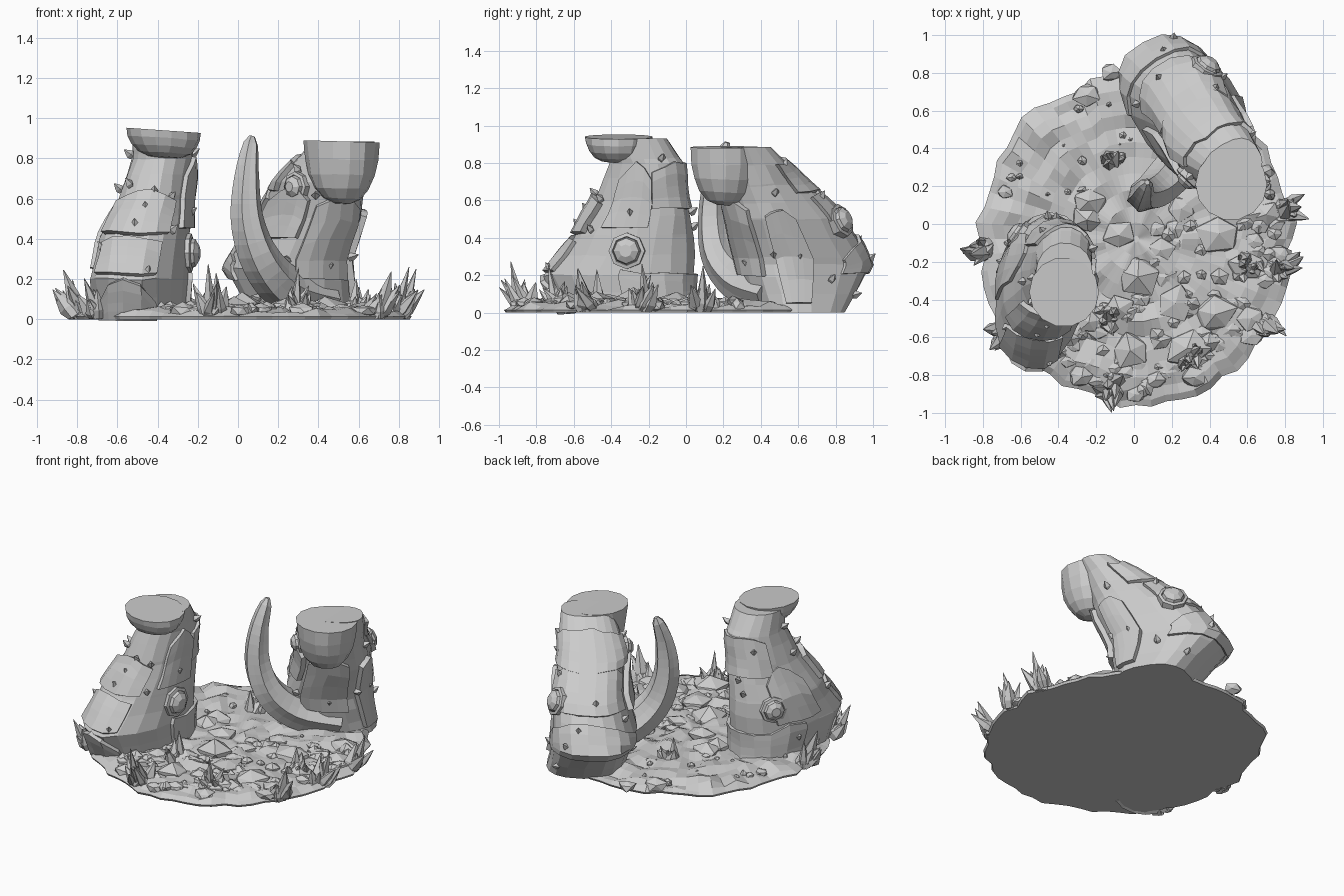
import bpy, bmesh, math, random
from mathutils import Vector, noise

rng = random.Random(4)
old = bpy.data.objects.get("Cube")
if old:
    bpy.data.objects.remove(old)

stone = bpy.data.materials.new("stone grey")
stone.use_nodes = True
stone.diffuse_color = (0.6, 0.6, 0.6, 1)
stone.node_tree.nodes["Principled BSDF"].inputs["Base Color"].default_value = (0.6, 0.6, 0.6, 1)


def finish(bm, name):
    """Ground the mesh, give it the stone colour and link it."""
    for v in bm.verts:
        v.co.z = max(v.co.z, 0)
    bmesh.ops.recalc_face_normals(bm, faces=bm.faces)
    me = bpy.data.meshes.new(name)
    bm.to_mesh(me)
    bm.free()
    me.materials.append(stone)
    ob = bpy.data.objects.new(name, me)
    bpy.context.collection.objects.link(ob)
    return ob


def loft(bm, rings):
    rows = [[bm.verts.new(p) for p in ring] for ring in rings]
    n = len(rows[0])
    for a, b in zip(rows, rows[1:]):
        for i in range(n):
            j = (i + 1) % n
            bm.faces.new((a[i], a[j], b[j], b[i]))
    bm.faces.new(rows[0])
    bm.faces.new(rows[-1])


def wobble(p, size, scale=4):
    return p + noise.noise_vector(p * scale) * size


def squared(x, power):
    return math.copysign(abs(x) ** power, x)


# A leg is a stack of squared ovals: height, centre x, centre y, length radius, width radius
class Leg:
    def __init__(self, direction, power, rows):
        self.d = Vector((*direction, 0)).normalized()
        self.v = Vector((-self.d.y, self.d.x, 0))
        self.power = power
        self.rows = rows

    def at(self, h, deg, off=0.0):
        h = min(max(h, self.rows[0][0]), self.rows[-1][0])
        for lo, hi in zip(self.rows, self.rows[1:]):
            if h <= hi[0]:
                break
        t = (h - lo[0]) / (hi[0] - lo[0])
        _, x, y, ru, rv = [a + (b - a) * t for a, b in zip(lo, hi)]
        a = math.radians(deg)
        return (Vector((x, y, h)) + self.d * (ru + off) * squared(math.cos(a), self.power)
                + self.v * (rv + off) * squared(math.sin(a), self.power))

    def normal(self, h, deg):
        du = self.at(h, deg + 4) - self.at(h, deg - 4)
        dh = self.at(h + 0.04, deg) - self.at(h - 0.04, deg)
        return du.cross(dh).normalized()

    def body(self, name):
        bm = bmesh.new()
        lo, hi = self.rows[0][0], self.rows[-1][0]
        heights = sorted({r[0] for r in self.rows} | {lo + (hi - lo) * i / 9 for i in range(10)})
        rings = []
        for h in heights:
            ring = [self.at(h, i * 20) for i in range(18)]
            if lo < h < hi:
                ring = [wobble(p, 0.015, 6) for p in ring]
            rings.append(ring)
        loft(bm, rings)
        finish(bm, name)

    def plate(self, name, h0, h1, a0, a1, off=0.01, arch=0.0, tilt=0.0):
        """Thick armour patch; arch drops its top corners, tilt slants it."""
        bm = bmesh.new()
        cols = max(4, int(abs(a1 - a0) / 18))
        grid = []
        for j in range(5):
            row = []
            for i in range(cols + 1):
                u, w = i / cols, j / 4
                a = a0 + (a1 - a0) * u
                top = h1 - arch * abs(2 * u - 1) ** 2 + rng.uniform(-.012, .012)
                h = h0 + (top - h0) * w + tilt * math.cos(math.radians(a))
                row.append(bm.verts.new(wobble(self.at(h, a, off), 0.014, 6)))
            grid.append(row)
        for r, s in zip(grid, grid[1:]):
            for i in range(cols):
                bm.faces.new((r[i], r[i + 1], s[i + 1], s[i]))
        ob = finish(bm, name)
        mod = ob.modifiers.new("thickness", "SOLIDIFY")
        mod.thickness, mod.offset = 0.035, 0

    def boss(self, name, h, deg, r=0.09):
        """Faceted round stud set in a collar."""
        bm = bmesh.new()
        c, n = self.at(h, deg), self.normal(h, deg)
        q = n.to_track_quat("Z", "Y")
        rings = []
        for k, z in ((1.15, -.05), (1.15, .015), (.92, .02), (.88, .01), (.8, .035), (.4, .055)):
            rings.append([c + q @ Vector((r * k * math.cos(i * math.pi / 4), r * k * math.sin(i * math.pi / 4), z))
                          for i in range(8)])
        loft(bm, rings)
        finish(bm, name)

    def thorns(self, name, count):
        bm = bmesh.new()
        for _ in range(count):
            h, a = rng.uniform(.08, self.rows[-1][0] - .1), rng.uniform(0, 360)
            spike(bm, self.at(h, a), self.normal(h, a) + Vector((0, 0, .6)), .05, .022, 4)
        finish(bm, name)


def spike(bm, base, direction, length, radius, sides=5):
    q = direction.normalized().to_track_quat("Z", "Y")
    rings = []
    for k, z in ((.8, -.1), (1, .25), (.6, .6), (.05, 1)):
        rings.append([base + q @ Vector((radius * k * math.cos(i * math.tau / sides),
                                         radius * k * math.sin(i * math.tau / sides), z * length))
                      for i in range(sides)])
    loft(bm, rings)


def bowl(name, x, y, top, r, depth, tilt=0.0):
    """Half round flat-topped joint."""
    bm = bmesh.new()
    rings = []
    for k in range(6):
        f = math.radians(8 + 82 * k / 5)
        wide = r * math.sin(f) ** .8
        ring = [Vector((x + wide * math.cos(i * math.tau / 14), y + wide * math.sin(i * math.tau / 14),
                        top - depth * math.cos(f))) for i in range(14)]
        if k < 5:
            ring = [wobble(p, .012, 6) for p in ring]
        for p in ring:
            p.z -= tilt * (p.x - x)
        rings.append(ring)
    loft(bm, rings)
    finish(bm, name)


# Legs
right = Leg((-.2, -.97), .95, [(0, -.485, -.31, .36, .225), (.2, -.49, -.36, .41, .235), (.4, -.465, -.285, .33, .22),
                               (.6, -.415, -.24, .255, .175), (.8, -.375, -.215, .195, .155), (.93, -.37, -.26, .16, .15)])
left = Leg((-.51, .86), .78, [(0, .33, .6, .23, .24), (.26, .235, .635, .365, .25), (.5, .345, .545, .315, .215),
                              (.68, .405, .425, .23, .2), (.885, .525, .315, .12, .155)])
right.body("right_leg")
left.body("left_leg")
bowl("right_joint", -.37, -.36, .94, .185, .14, .07)
bowl("left_joint", .515, .21, .885, .19, .31, .03)

# Armour plates
right.plate("right_toe_guard", .0, .2, -35, 35, .01, .12)
right.plate("right_knee_guard", .43, .64, -45, 45, .015, .06)
right.plate("right_shin_guard", .22, .4, -38, 38, .005, .03)
right.plate("right_inner_band", .45, .8, 65, 110, .005, .08)
right.plate("right_outer_band", .25, .6, -125, -75, .0, .1)
right.plate("right_heel_band", .02, .2, 95, 265, .0, -.04)
right.plate("right_calf_guard", .56, .8, 110, 250, .0, .04)
left.plate("left_heel_guard", .2, .38, -80, 80, .0, .1, .02)
left.plate("left_calf_guard", .42, .64, -70, 70, .0, .05, .03)
left.plate("left_upper_band", .64, .82, -85, 85, .005, .04)
left.plate("left_outer_band", .05, .55, -135, -100, .01, .04)
left.plate("left_front_band", .2, .6, 150, 205, .01, .05)
left.plate("left_inner_band", .4, .64, 85, 140, .02, .06)

# Studs and thorns
right.boss("right_inner_stud", .33, 96, .085)
right.boss("right_outer_stud", .36, -125, .075)
left.boss("left_outer_stud", .49, -52, .08)
left.boss("left_inner_stud", .66, 112, .065)
right.thorns("right_leg_thorns", 16)
left.thorns("left_leg_thorns", 16)

# Curved horn, with grooves along its length
path = [Vector(p) for p in ((.42, .47, .1), (.23, .3, .16), (.11, .18, .3), (.045, .145, .5), (.045, .16, .72), (.07, .22, .91))]
bm = bmesh.new()
rings = []
for k in range(19):
    t = k / 18 * (len(path) - 1)
    i = min(int(t), len(path) - 2)
    f = t - i
    a, b, c, d = (path[min(max(i + o, 0), len(path) - 1)] for o in (-1, 0, 1, 2))
    p = .5 * (2 * b + (c - a) * f + (2 * a - 5 * b + 4 * c - d) * f ** 2 + (3 * b - a - 3 * c + d) * f ** 3)
    tan = .5 * ((c - a) + 2 * (2 * a - 5 * b + 4 * c - d) * f + 3 * (3 * b - a - 3 * c + d) * f ** 2)
    across = tan.cross(Vector((1, 1, .4))).normalized() if tan.z < 0 else Vector((1, -1, 0)).normalized()
    inward = tan.cross(across).normalized()
    ring = []
    for g in range(12):
        r = (.015 + .115 * (1 - k / 18) ** .55) * (.84 if g % 2 else 1)
        ring.append(p + across * r * math.cos(g * math.tau / 12) + inward * r * math.sin(g * math.tau / 12))
    rings.append(ring)
loft(bm, rings)
finish(bm, "horn")

# Rough ground disc with a ragged rim
bm = bmesh.new()
rings = []
for k, s in enumerate((1, 1.01, .97, .91, .84, .76, .68, .59, .5, .4, .3, .2, .1, .02)):
    ring = []
    for i in range(64):
        a = i * math.tau / 64
        edge = 1 + .06 * noise.noise(Vector((math.cos(a), math.sin(a), 0)) * 6) * s
        p = Vector((.01 + .82 * s * edge * math.cos(a), -.08 + .87 * s * edge * math.sin(a), 0))
        if k == 1:
            p.z = .015
        elif k > 1:
            p.z = .025 + .03 * min(k - 1, 3) / 3 + .045 * noise.noise(p * 9)
        ring.append(p)
    rings.append(ring)
loft(bm, rings)
finish(bm, "ground")

# Rocks: large ones placed, small ones scattered
bm = bmesh.new()


def rock(x, y, r, tall):
    made = bmesh.ops.create_icosphere(bm, subdivisions=1, radius=1)["verts"]
    spin = rng.uniform(0, 3)
    for v in made:
        p = v.co * rng.uniform(.75, 1.15)
        v.co = (x + r * (p.x * math.cos(spin) - p.y * math.sin(spin)),
                y + r * .85 * (p.x * math.sin(spin) + p.y * math.cos(spin)), .04 + tall * p.z)


for x, y, r in ((.02, -.28, .14), (-.02, -.67, .12), (.22, -.42, .12), (.43, -.48, .13), (.6, -.22, .12), (-.25, .02, .1),
                (-.24, .12, .11), (-.08, -.06, .1), (-.25, .68, .09), (.25, .08, .09), (-.12, .8, .06), (.45, -.05, .13),
                (.28, -.66, .13), (-.08, -.45, .1), (.14, -.14, .09), (.62, -.5, .09), (-.68, .17, .045), (.7, .05, .09),
                (.63, .25, .1)):
    rock(x, y, r, r * .6)
for _ in range(130):
    a, d = rng.uniform(-2.4, .5), math.sqrt(rng.uniform(.02, .95))
    rock(.01 + .8 * d * math.cos(a), -.08 + .85 * d * math.sin(a), rng.uniform(.035, .075), rng.uniform(.025, .05))
for _ in range(22):
    a, d = rng.uniform(.6, 3.3), rng.uniform(.4, .98)
    rock(.8 * d * math.cos(a), -.08 + .85 * d * math.sin(a), rng.uniform(.015, .035), .03)
finish(bm, "rocks")

# Crystal clusters: centre, outward lean, height
bm = bmesh.new()
for x, y, lean, tall in ((-.79, -.13, .6, .24), (-.69, -.59, .75, .2), (-.12, -.87, .35, .26), (.3, -.7, .3, .24), (.67, -.53, .6, .23),
                         (.79, -.23, .5, .25), (.79, .08, .5, .24), (-.12, .33, .1, .17), (.6, -.22, .1, .18), (-.13, -.5, .1, .21)):
    out = Vector((x, y, 0)).normalized()
    for k in range(10):
        go = out * lean + Vector((rng.uniform(-.6, .6), rng.uniform(-.6, .6), 1))
        if not k:
            go = out * lean * .6 + Vector((0, 0, 1))
        length = tall * (rng.uniform(.45, .8) if k else 1)
        at = Vector((x + rng.uniform(-.04, .04), y + rng.uniform(-.04, .04), .02))
        spike(bm, at, go, length, rng.uniform(.028, .045))
finish(bm, "crystals")
